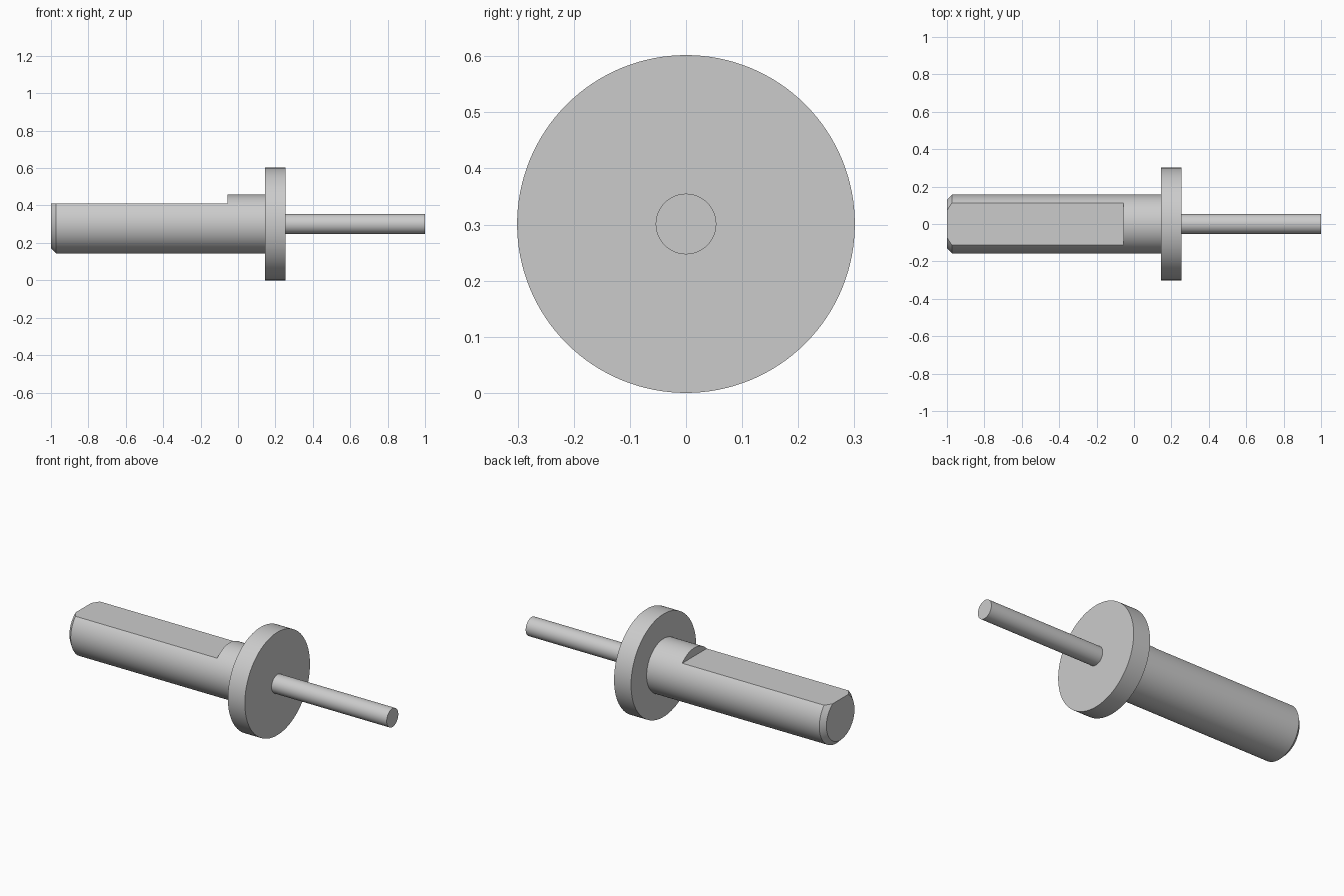
import bpy, bmesh, math

cube = bpy.data.objects.get("Cube")
if cube:
    bpy.data.objects.remove(cube, do_unlink=True)

AXIS_Z = 0.301
SIDES = 128

steel = bpy.data.materials.new("grey_steel")
steel.use_nodes = True
colour = (0.6, 0.6, 0.6, 1)
steel.diffuse_color = colour
steel.node_tree.nodes["Principled BSDF"].inputs["Base Color"].default_value = colour


def turned(name, profile):
    """Solid of revolution about the x axis from (x, radius) points."""
    bm = bmesh.new()
    rings = [[bm.verts.new((x, r * math.cos(a), AXIS_Z + r * math.sin(a)))
              for a in (2 * math.pi * i / SIDES for i in range(SIDES))]
             for x, r in profile]
    for a, b in zip(rings, rings[1:]):
        for i in range(SIDES):
            j = (i + 1) % SIDES
            bm.faces.new((a[i], a[j], b[j], b[i]))
    bm.faces.new(rings[0])
    bm.faces.new(rings[-1])
    bmesh.ops.recalc_face_normals(bm, faces=bm.faces)
    mesh = bpy.data.meshes.new(name)
    bm.to_mesh(mesh)
    bm.free()
    mesh.materials.append(steel)
    obj = bpy.data.objects.new(name, mesh)
    bpy.context.collection.objects.link(obj)
    return obj


# Turned parts along the axis
shaft = turned("shaft", [(-1, 0.13), (-0.973, 0.157), (0.145, 0.157)])
flange = turned("flange", [(0.145, 0.301), (0.255, 0.301)])
pin = turned("pin", [(0.255, 0.054), (1, 0.054)])

# Flat milled along the top of the shaft
bpy.ops.mesh.primitive_cube_add(size=1, location=(-0.555, 0, 0.51))
cutter = bpy.context.object
cutter.name = "flat_cutter"
cutter.scale = (1.0, 0.5, 0.2)
cutter.data.materials.append(steel)
cutter.hide_render = True
cutter.hide_viewport = False
cutter.display_type = 'WIRE'
mill = shaft.modifiers.new("milled_flat", 'BOOLEAN')
mill.operation = 'DIFFERENCE'
mill.solver = 'EXACT'
mill.object = cutter

# Bake the cut and drop the helper
bpy.ops.object.select_all(action='DESELECT')
shaft.select_set(True)
bpy.context.view_layer.objects.active = shaft
bpy.ops.object.modifier_apply(modifier=mill.name)
bpy.data.objects.remove(cutter, do_unlink=True)

# Round sides smooth, edges sharp
for obj in (shaft, flange, pin):
    obj.select_set(True)
bpy.ops.object.shade_smooth_by_angle(angle=math.radians(30))
